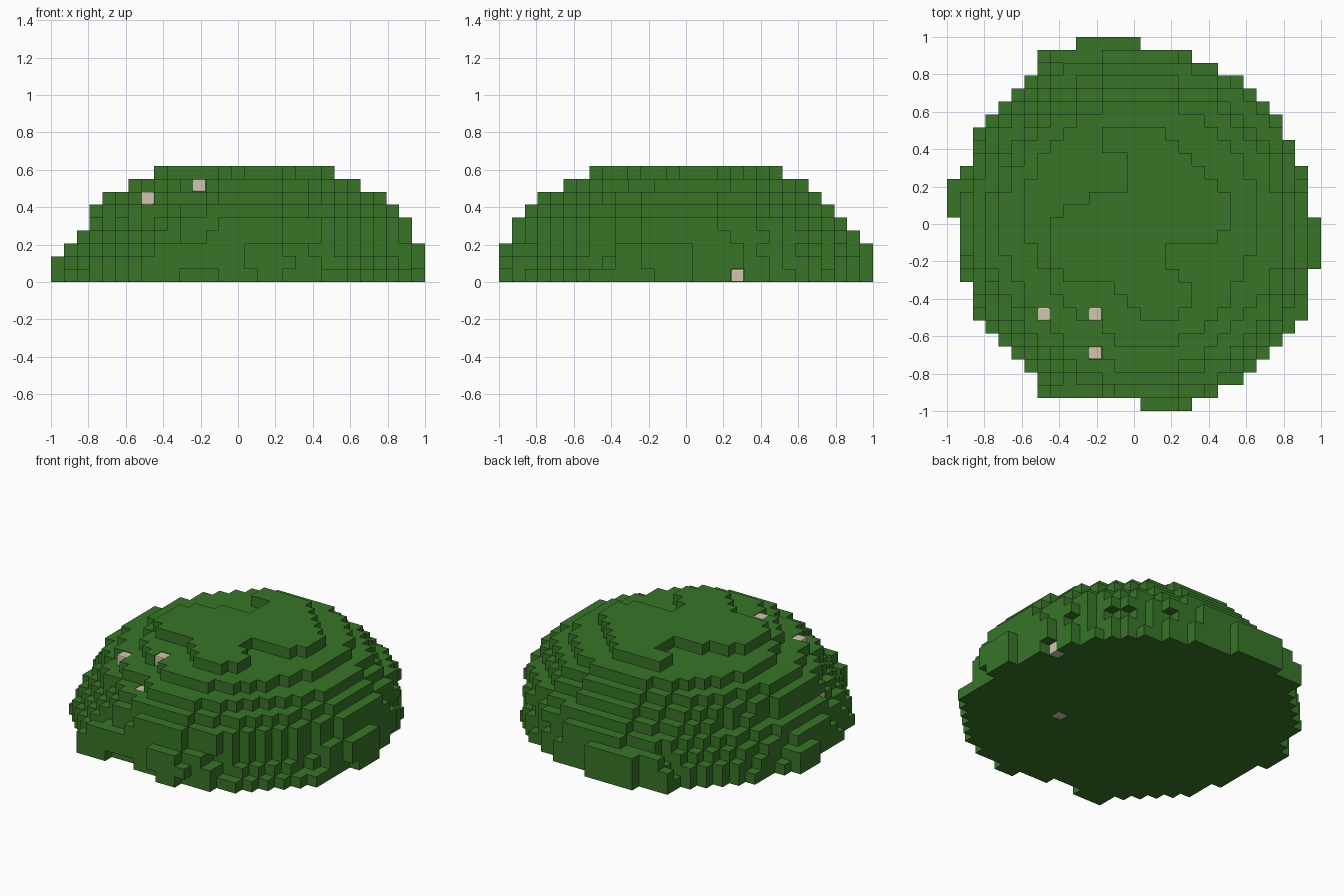
import bpy
import bmesh
from mathutils import Vector

if "Cube" in bpy.data.objects:
    bpy.data.objects.remove(bpy.data.objects["Cube"])

GRID = 29
UNIT = 2 / GRID


def make_material(name, colour):
    mat = bpy.data.materials.new(name)
    mat.use_nodes = True
    mat.diffuse_color = colour
    mat.node_tree.nodes["Principled BSDF"].inputs["Base Color"].default_value = colour
    return mat


def corner(i, j, k):
    """Position of a grid corner in the model frame."""
    return Vector((i * UNIT - 1, j * UNIT - 1, k * UNIT))


def block(i0, i1, j0, j1, k0, k1):
    """All cells of a box of the grid, upper bounds excluded."""
    return {(i, j, k) for i in range(i0, i1) for j in range(j0, j1) for k in range(k0, k1)}


def rounded_layer(k, extents, powers):
    """One dome slice: a superellipse whose roundness differs per quadrant."""
    west, east, south, north = extents
    cx, cy = (west + east) / 2, (south + north) / 2
    a, b = (east - west) / 2, (north - south) / 2
    north_east, north_west, south_east, south_west = powers
    found = set()
    for i, j, _ in block(0, GRID, 0, GRID, 0, 1):
        dx, dy = (i + 0.5 - cx) / a, (j + 0.5 - cy) / b
        if dy > 0:
            p = north_east if dx > 0 else north_west
        else:
            p = south_east if dx > 0 else south_west
        if abs(dx) ** p + abs(dy) ** p <= 1:
            found.add((i, j, k))
    return found


def outline_layer(k, points):
    """One slice filling an irregular outline (even-odd rule)."""
    found = set()
    for i, j, _ in block(0, GRID, 0, GRID, 0, 1):
        x, y, inside = i + 0.5, j + 0.5, False
        for (x0, y0), (x1, y1) in zip(points, points[1:] + points[:1]):
            if (y0 > y) != (y1 > y) and x < x0 + (y - y0) * (x1 - x0) / (y1 - y0):
                inside = not inside
        if inside:
            found.add((i, j, k))
    return found


# Stepped dome from the bottom up: extents (west, east, south, north), quadrant roundness
slices = [
    ((1, 28, 1, 28), (2.05, 2.3, 2.65, 2.3)),
    ((1.1, 27.9, 1.1, 27.9), (2.05, 2.15, 2.3, 2.1)),
    ((1.3, 27.7, 1.3, 27.7), (2, 2, 2.1, 1.95)),
    ((2, 28, 1, 28), (1.95, 1.9, 1.9, 1.85)),
    ((3, 28, 1, 27), (1.95, 1.9, 1.8, 1.8)),
    ((3, 27, 2, 26), (1.95, 1.9, 1.8, 1.75)),
    ((4, 26, 3, 25), (2, 1.95, 1.8, 1.65)),
    ((6, 24, 5, 24), (2.05, 2.15, 1.87, 1.53)),
]
cells = set()
for level, (extents, powers) in enumerate(slices):
    cells |= rounded_layer(level, extents, powers)

# Irregular crown
cells |= outline_layer(8, [
    (12, 22), (17, 22), (20, 19), (22, 17), (22, 14), (21, 13), (17, 13), (17, 11),
    (19, 10), (19, 8), (18, 7), (16, 7), (14, 8), (13, 10), (10, 10), (8, 12),
    (8, 14), (10, 16), (12, 17), (14, 17), (14, 20), (12, 20),
])

# Wide foot rows at front, back and left side
cells |= block(7, 21, 1, 2, 0, 2) | block(8, 20, 1, 2, 2, 3)
cells |= block(7, 19, 27, 28, 0, 2) | block(8, 18, 27, 28, 2, 3)
cells |= block(27, 28, 7, 19, 0, 1) | block(27, 28, 9, 19, 1, 3)

# Bulges on the four sides
cells |= block(10, 15, 28, 29, 0, 3)
cells |= block(0, 1, 15, 18, 0, 2)
cells |= block(16, 18, 0, 1, 0, 1) | block(15, 19, 0, 1, 1, 2) | block(15, 18, 0, 1, 2, 3)
cells |= block(28, 29, 12, 15, 0, 1) | block(28, 29, 11, 15, 1, 3)

# Ledge over the right-hand pebble
cells.add((3, 10, 4))

# Notches under the front, beside the sheltered pebble and above the sunken one
cells -= block(10, 13, 1, 2, 0, 1)
cells -= {(27, 18, 0), (11, 4, 6)}

# Cells taken by pebbles
pebbles = [(7, 7, 6), (11, 7, 7), (11, 4, 5), (26, 18, 0), (19, 10, 0), (3, 10, 3)]
cells -= set(pebbles)

grass = make_material("grass green", (0.04, 0.178, 0.022, 1))
stone = make_material("pale stone", (0.64, 0.57, 0.43, 1))

# Skin the cells: a square wherever a cell meets open space
bm = bmesh.new()
verts = {}


def vertex(key):
    if key not in verts:
        verts[key] = bm.verts.new(corner(*key))
    return verts[key]


for cell in cells:
    for axis in range(3):
        u, v = (axis + 1) % 3, (axis + 2) % 3
        for side in (0, 1):
            neighbour = list(cell)
            neighbour[axis] += 2 * side - 1
            if tuple(neighbour) in cells:
                continue
            loop = []
            for du, dv in ((0, 0), (1, 0), (1, 1), (0, 1)):
                key = list(cell)
                key[axis] += side
                key[u] += du
                key[v] += dv
                loop.append(vertex(tuple(key)))
            bm.faces.new(loop if side else loop[::-1])
mesh = bpy.data.meshes.new("grassy_mound")
bm.to_mesh(mesh)
bm.free()
mesh.materials.append(grass)
bpy.context.collection.objects.link(bpy.data.objects.new("grassy_mound", mesh))

# Pebbles: softly bevelled cubes set into the mound
for number, cell in enumerate(pebbles, 1):
    centre = corner(*(c + 0.5 for c in cell))
    bpy.ops.mesh.primitive_cube_add(size=UNIT, location=centre)
    pebble = bpy.context.object
    pebble.name = f"pebble_{number}"
    pebble.data.materials.append(stone)
    bevel = pebble.modifiers.new("soft_edges", "BEVEL")
    bevel.width = UNIT * 0.1
    bevel.segments = 2
